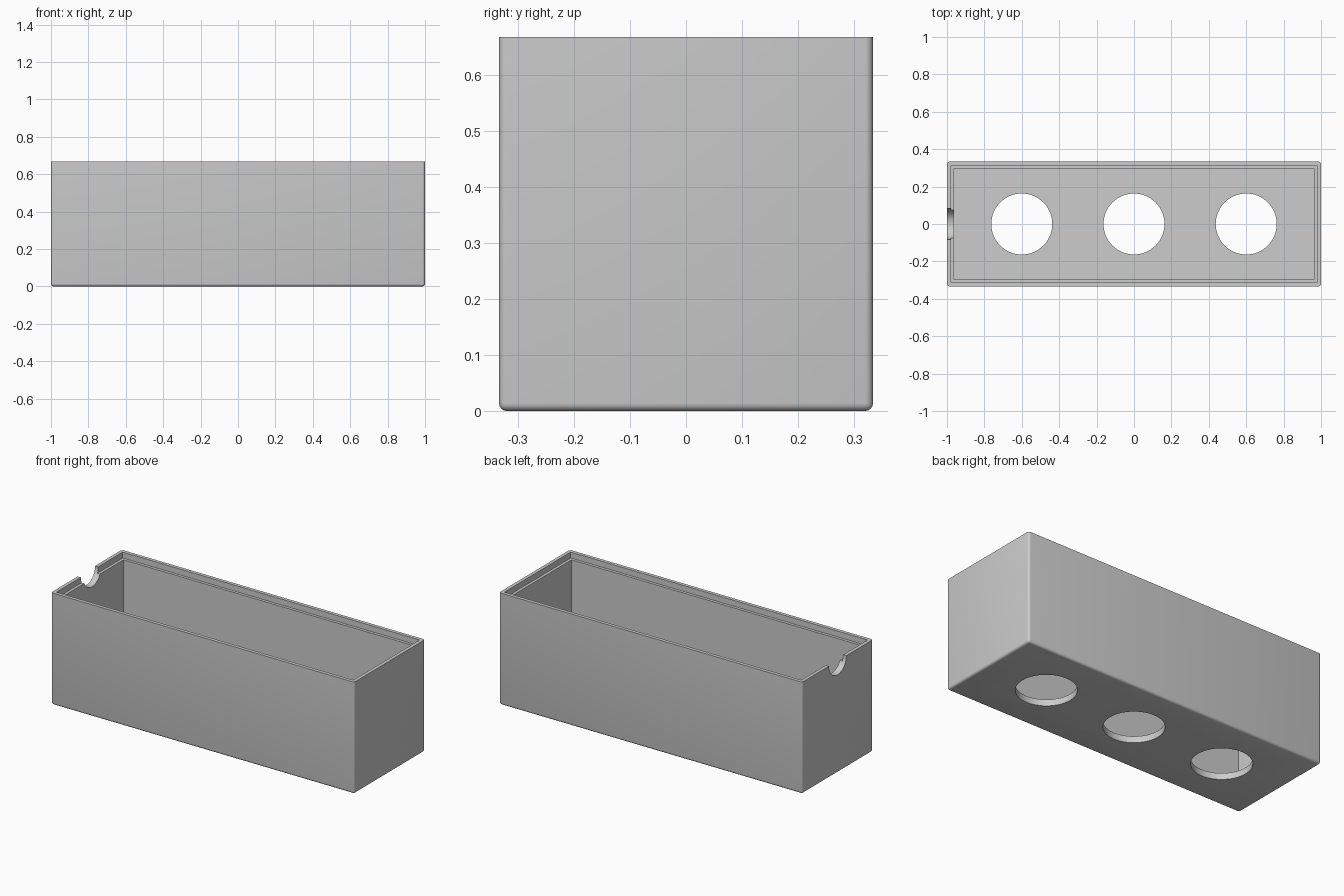
import bpy
import bmesh
from math import radians
from mathutils import Matrix

LENGTH, DEPTH, HEIGHT = 2.0, 0.667, 0.667
WALL, LIP = 0.038, 0.021      # full wall and thin rim above the ledge
FLOOR, LEDGE = 0.038, 0.035   # floor thickness and ledge drop
ROUND = 0.014
HOLE_R, NOTCH_R = 0.163, 0.082

old = bpy.data.objects.get("Cube")
if old:
    bpy.data.objects.remove(old, do_unlink=True)

grey = bpy.data.materials.new("light grey plastic")
grey.use_nodes = True
colour = (0.604, 0.604, 0.604, 1)
grey.diffuse_color = colour
grey.node_tree.nodes["Principled BSDF"].inputs["Base Color"].default_value = colour


def finish(name, bm):
    mesh = bpy.data.meshes.new(name)
    bm.to_mesh(mesh)
    bm.free()
    mesh.materials.append(grey)
    obj = bpy.data.objects.new(name, mesh)
    bpy.context.collection.objects.link(obj)
    return obj


def block(name, inset, bottom, top, rounding=0):
    """Box inset from the outer walls, with optional rounding below the top."""
    bm = bmesh.new()
    size = (LENGTH - 2 * inset, DEPTH - 2 * inset, top - bottom)
    bmesh.ops.create_cube(bm, size=1, matrix=Matrix.Translation((0, 0, (top + bottom) / 2))
                          @ Matrix.Diagonal((*size, 1)))
    if rounding:
        edges = [e for e in bm.edges if min(v.co.z for v in e.verts) < top - 0.01]
        bmesh.ops.bevel(bm, geom=edges, offset=rounding, segments=4,
                        profile=0.5, affect='EDGES')
    return finish(name, bm)


def cylinder(name, radius, length, location, rotation=Matrix()):
    bm = bmesh.new()
    bmesh.ops.create_cone(bm, cap_ends=True, segments=64, radius1=radius, radius2=radius,
                          depth=length, matrix=Matrix.Translation(location) @ rotation)
    return finish(name, bm)


# Rounded outer body, flat at the open top
box = block("open_box", 0, 0, HEIGHT, ROUND)

# Cavity, stepped lid ledge, three floor holes and the cable notch
cutters = [block("cavity_cutter", WALL, FLOOR, HEIGHT + 0.1),
           block("ledge_cutter", LIP, HEIGHT - LEDGE, HEIGHT + 0.2)]
for x in (-0.6, 0, 0.6):
    cutters.append(cylinder("hole_cutter", HOLE_R, 0.2, (x, 0, 0)))
cutters.append(cylinder("notch_cutter", NOTCH_R, 0.2, (-LENGTH / 2, 0, HEIGHT),
                        Matrix.Rotation(radians(90), 4, 'Y')))

bpy.ops.object.select_all(action='DESELECT')
bpy.context.view_layer.objects.active = box
box.select_set(True)
for cutter in cutters:
    cutter.hide_render = True
    cut = box.modifiers.new(cutter.name, 'BOOLEAN')
    cut.operation = 'DIFFERENCE'
    cut.solver = 'EXACT'
    cut.object = cutter
    bpy.ops.object.modifier_apply(modifier=cut.name)
    bpy.data.objects.remove(cutter, do_unlink=True)

bpy.ops.object.shade_smooth_by_angle(angle=radians(30))
